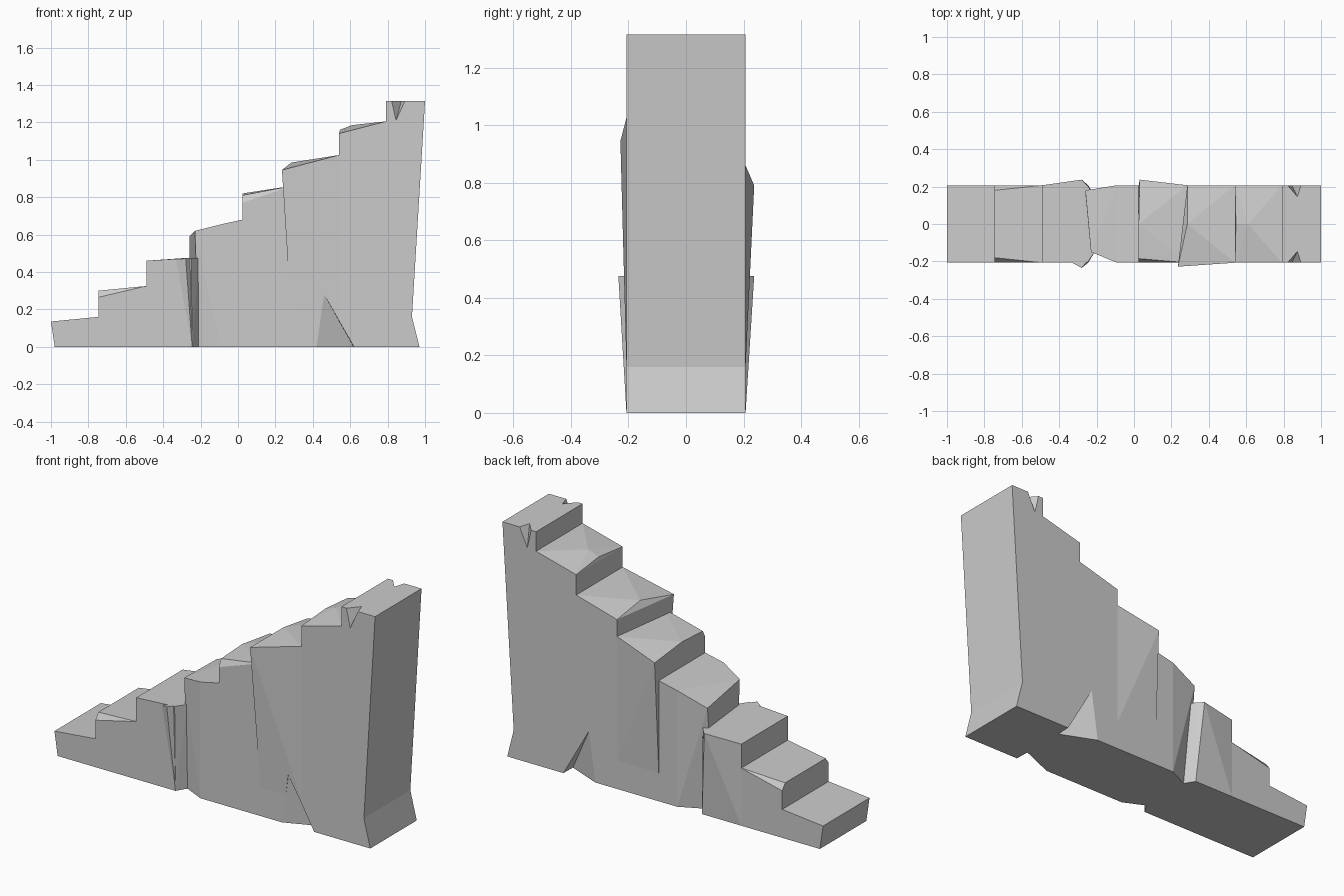
import bpy, bmesh

if "Cube" in bpy.data.objects:
    bpy.data.objects.remove(bpy.data.objects["Cube"])

W = 0.207  # half width of the stair


def hull(name, pts):
    """Flat-faced convex chunk around a few corner points."""
    bm = bmesh.new()
    for p in dict.fromkeys(pts):
        bm.verts.new(p)
    r = bmesh.ops.convex_hull(bm, input=bm.verts[:])
    junk = [g for g in set(r["geom_interior"] + r["geom_unused"])
            if isinstance(g, bmesh.types.BMVert) and g.is_valid]
    bmesh.ops.delete(bm, geom=junk, context='VERTS')
    bmesh.ops.dissolve_limit(bm, angle_limit=0.01, verts=bm.verts[:], edges=bm.edges[:])
    bmesh.ops.recalc_face_normals(bm, faces=bm.faces[:])
    me = bpy.data.meshes.new(name)
    bm.to_mesh(me)
    bm.free()
    ob = bpy.data.objects.new(name, me)
    bpy.context.collection.objects.link(ob)
    return ob


def pair(*pts):
    """Each (x, z) or (x, z, y) point on both sides of the stair."""
    return [(p[0], s * (p[2] if len(p) > 2 else W), p[1]) for p in pts for s in (-1, 1)]


# lower steps, standing on the ground
hull("step_1", pair((-.98, 0), (-1, .135), (-.745, .16), (-.745, 0)))
hull("step_2", pair((-.745, 0), (-.745, .265), (-.745, .30, .18), (-.49, .325), (-.49, 0)))
hull("step_3", pair((-.49, 0), (-.245, 0), (-.21, 0, .15), (-.49, .46), (-.21, .475, .15),
                    (-.25, .475)) + [(-.28, .237, .475)])
hull("step_3_bulge", [(-.33, -W, .462), (-.28, -.235, .475), (-.245, -W, 0),
                      (-.21, -.15, .475), (-.21, -.15, 0), (-.33, -.1, .462)])
hull("step_4", pair((-.21, 0, .15), (-.09, 0), (.025, 0), (-.09, .655), (.025, .68))
     + [(-.26, .18, .59), (-.26, .17, .475), (-.23, -.15, .62), (-.225, -.15, .475)])

# foot under the upper steps
foot = hull("foot", pair((.025, 0), (.97, 0), (.93, .16), (.025, .16)))

# upper steps
hull("step_5", pair((.025, .16), (.285, .16), (.285, .86))
     + [(.025, -W, .77), (.025, -.185, .81), (.025, 0, .82), (.03, .237, .79)])
step_6 = hull("step_6", pair((.285, .16), (.54, .16), (.54, 1.025))
              + [(.235, -.228, .945), (.285, 0, .985), (.285, W, .955)])
step_7 = hull("step_7", pair((.54, .16), (.79, .16), (.54, 1.14), (.79, 1.205))
              + [(.545, 0, 1.16), (.61, 0, 1.185)])
step_8 = hull("step_8", pair((.79, .16), (.93, .16), (1, 1.315), (.79, 1.315)))

# broken notches, mirrored front and back
for s, side in ((-1, "front"), (1, "back")):
    low = hull("foot_notch_" + side,
               [(x, s * y, z) for x, z in ((.413, -.05), (.62, -.05), (.62, 0), (.46, .28))
                for y in (W, .3)] + [(.618, s * .125, 0), (.618, s * .125, -.05)])
    high = hull("top_notch_" + side,
                [(x, s * y, z) for x, z in ((.82, 1.32), (.895, 1.32), (.845, 1.21))
                 for y in (W, .3)] + [(.875, s * .143, 1.32)])
    for cutter, targets in ((low, (foot, step_6, step_7)), (high, (step_8,))):
        cutter.hide_render = True
        cutter.display_type = 'WIRE'
        for t in targets:
            m = t.modifiers.new("notch", 'BOOLEAN')
            m.operation = 'DIFFERENCE'
            m.solver = 'EXACT'
            m.object = cutter
